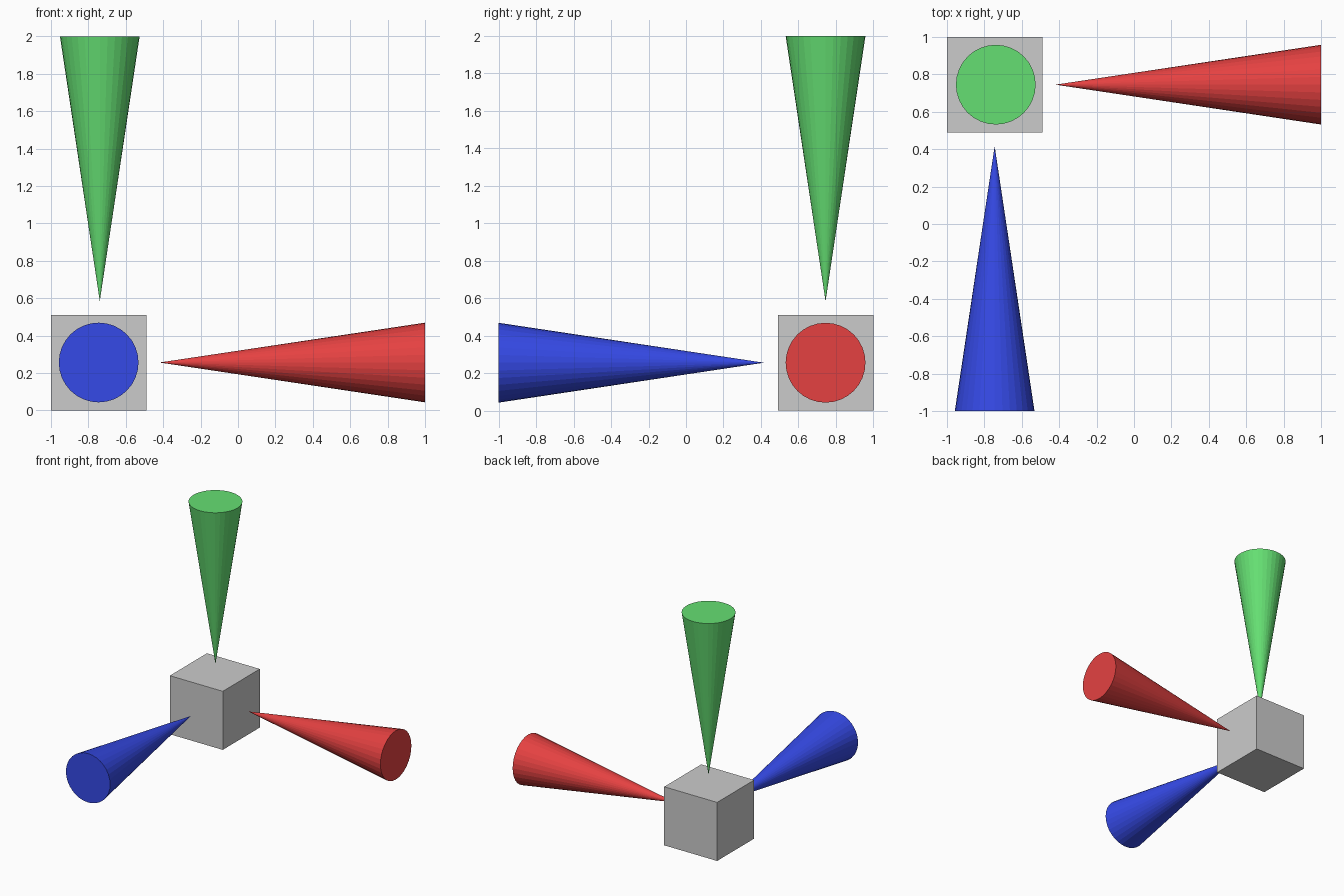
import bpy
from mathutils import Vector

if "Cube" in bpy.data.objects:
    bpy.data.objects.remove(bpy.data.objects["Cube"])

C = Vector((-0.745, 0.745, 0.256))   # centre of the corner cube
RADIUS, SIDES = 0.213, 32


def pointer_cone(name, tip, base, color):
    """Solid cone with its point at tip and its round cap at base."""
    tip, base = Vector(tip), Vector(base)
    axis = tip - base
    bpy.ops.mesh.primitive_cone_add(
        vertices=SIDES, radius1=RADIUS, radius2=0, depth=axis.length,
        location=(tip + base) / 2,
        rotation=axis.to_track_quat('Z', 'Y').to_euler())
    ob = bpy.context.object
    ob.name = name
    mat = bpy.data.materials.new(name + "_colour")
    mat.diffuse_color = (*color, 1)
    mat.use_nodes = True
    mat.node_tree.nodes["Principled BSDF"].inputs["Base Color"].default_value = mat.diffuse_color
    ob.data.materials.append(mat)


# Grey cube at the origin of the three axes
bpy.ops.mesh.primitive_cube_add(size=0.51, location=(-0.745, 0.745, 0.255))
bpy.context.object.name = "corner_cube"

# Axis cones, all pointing at the cube
pointer_cone("red_cone", (-0.42, C.y, C.z), (1, C.y, C.z), (0.78, 0.053, 0.053))
pointer_cone("blue_cone", (C.x, 0.416, C.z), (C.x, -1, C.z), (0.036, 0.068, 0.8))
pointer_cone("green_cone", (-0.739, C.y, 0.584), (-0.739, C.y, 2), (0.13, 0.74, 0.17))
